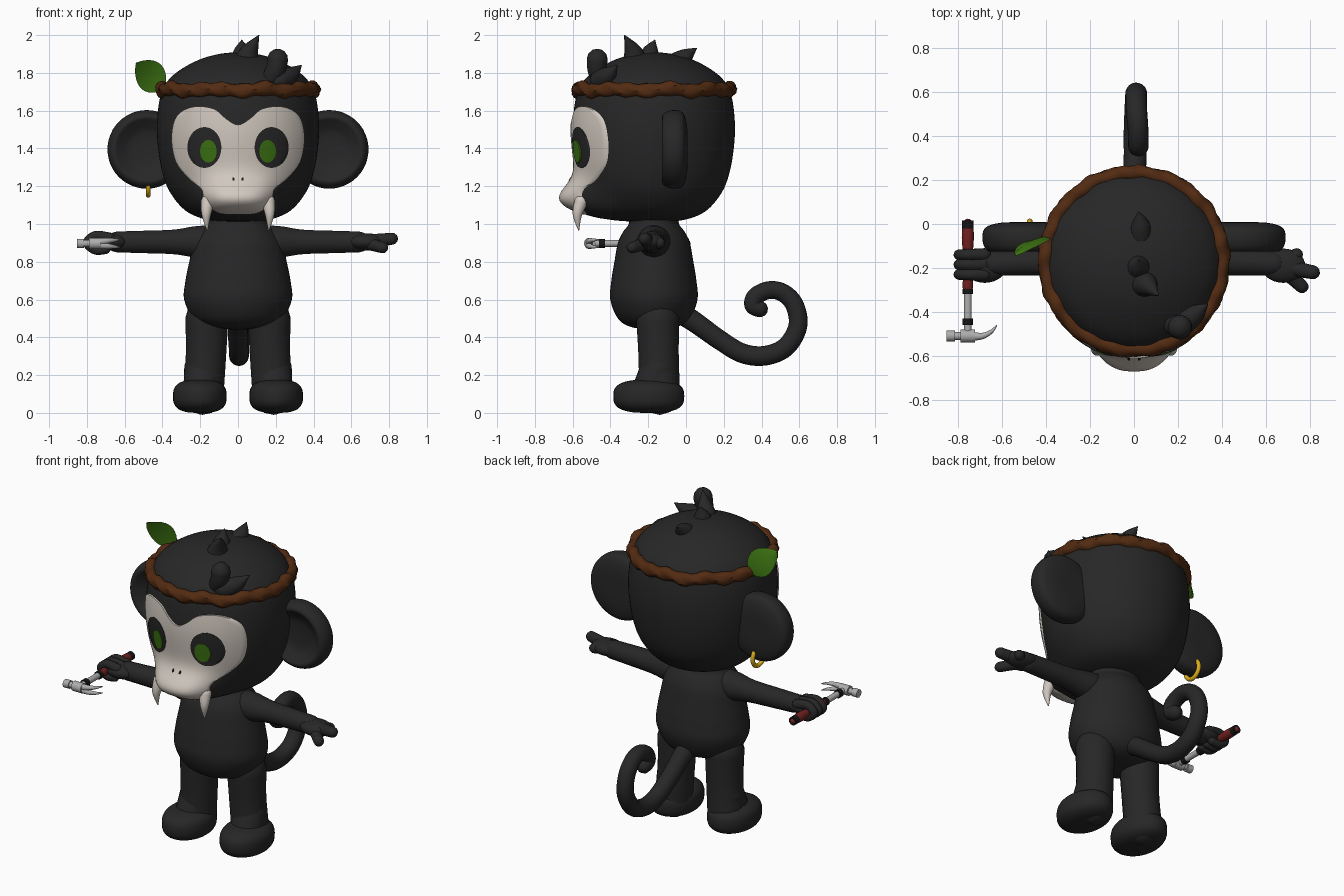
import bpy, bmesh, math
from mathutils import Vector, Quaternion

if "Cube" in bpy.data.objects:
    bpy.data.objects.remove(bpy.data.objects["Cube"])


def material(name, *rgb):
    m = bpy.data.materials.new(name)
    m.use_nodes = True
    m.diffuse_color = (*rgb, 1)
    m.node_tree.nodes["Principled BSDF"].inputs["Base Color"].default_value = (*rgb, 1)
    return m


FUR = material("charcoal fur", .02, .02, .02)
BONE = material("bone white", .64, .58, .52)
BROWN = material("brown band", .085, .024, .006)
LEAF = material("leaf green", .045, .17, .006)
GOLD = material("gold", .7, .42, .01)
RED = material("red grip", .17, .015, .015)
STEEL = material("steel grey", .42, .42, .42)
BLACK = material("black", .008, .008, .008)


def finish(obj, mat, angle=40):
    obj.data.materials.append(mat)
    bpy.ops.object.select_all(action="DESELECT")
    obj.select_set(True)
    bpy.context.view_layer.objects.active = obj
    bpy.ops.object.shade_smooth_by_angle(angle=math.radians(angle))
    return obj


def skin(name, rings, mat, angle=40):
    """Closed surface through equal-sized rings of points."""
    bm = bmesh.new()
    loops = [[bm.verts.new(p) for p in ring] for ring in rings]
    for a, b in zip(loops, loops[1:]):
        for i in range(len(a)):
            j = (i + 1) % len(a)
            bm.faces.new((a[i], a[j], b[j], b[i]))
    bm.faces.new(loops[0])
    bm.faces.new(loops[-1])
    bmesh.ops.recalc_face_normals(bm, faces=bm.faces)
    me = bpy.data.meshes.new(name)
    bm.to_mesh(me)
    bm.free()
    obj = bpy.data.objects.new(name, me)
    bpy.context.collection.objects.link(obj)
    return finish(obj, mat, angle)


def spline(points, steps=6, closed=False):
    """Smooth path through points of any dimension."""
    p = [Vector(q) for q in points]
    n = len(p)
    at = (lambda i: p[i % n]) if closed else (lambda i: p[min(max(i, 0), n - 1)])
    out = []
    for i in range(n if closed else n - 1):
        a, b, c, d = at(i - 1), at(i), at(i + 1), at(i + 2)
        for k in range(steps):
            t = k / steps
            out.append(b + (c - a) * (t / 2) + (a * 2 - b * 5 + c * 4 - d) * (t * t / 2)
                       + (b * 3 - a - c * 3 + d) * (t ** 3 / 2))
    return out if closed else out + [p[-1]]


def circle(n):
    return [(math.cos(math.tau * i / n), math.sin(math.tau * i / n)) for i in range(n)]


def tube(name, points, mat, sides=20, steps=6):
    """Round-ended tube; each point is x, y, z, radius."""
    path = spline(points, steps)
    pos = [p.xyz for p in path]
    rad = [max(p.w, .002) for p in path]
    turn = (pos[1] - pos[0]).normalized()
    u = turn.orthogonal().normalized()
    rings = []

    def ring(c, r, axis):
        v = axis.cross(u)
        rings.append([c + (u * x + v * y) * r for x, y in circle(sides)])

    caps = [math.radians(a) for a in (86, 60, 30)]
    for i, (c, r) in enumerate(zip(pos, rad)):
        t = (pos[min(i + 1, len(pos) - 1)] - pos[max(i - 1, 0)]).normalized()
        u = turn.rotation_difference(t) @ u
        turn = t
        if i == 0:
            for a in caps:
                ring(c - t * r * math.sin(a), r * math.cos(a), t)
        ring(c, r, t)
    for a in reversed(caps):
        ring(pos[-1] + turn * rad[-1] * math.sin(a), rad[-1] * math.cos(a), turn)
    return skin(name, rings, mat)


def cylinder(name, a, b, r, mat, r2=None):
    a, b = Vector(a), Vector(b)
    u = (b - a).orthogonal().normalized()
    v = (b - a).normalized().cross(u)
    return skin(name, [[c + (u * x + v * y) * k for x, y in circle(20)]
                       for c, k in ((a, r), (b, r2 or r))], mat)


def ellipsoid(name, centre, size, mat, power=1.0):
    """Power below 1 makes the shape boxier from the side."""
    bend = lambda s: math.copysign(abs(s) ** power, s)
    rings = []
    for k in range(21):
        a = math.radians(-89 + 178 * k / 20)
        rings.append([Vector(centre) + Vector((size[0] * x * bend(math.cos(a)),
                      size[1] * y * bend(math.cos(a)), size[2] * bend(math.sin(a))))
                      for x, y in circle(32)])
    return skin(name, rings, mat)


# Head: lathed skull with a muzzle pushed out of the front
CY = -.17
skull = spline([(.004, 1.01), (.15, 1.02), (.27, 1.065), (.355, 1.16), (.4, 1.27), (.425, 1.42),
                (.428, 1.55), (.41, 1.68), (.37, 1.76), (.3, 1.82), (.2, 1.872), (.1, 1.9), (.004, 1.91)])


def skull_radius(z):
    for a, b in zip(skull, skull[1:]):
        if a.y <= z <= b.y:
            return a.x + (b.x - a.x) * (z - a.y) / (b.y - a.y)
    return 0


def muzzle(x, y, z):
    weight = min(1, max(0, (CY - y) / .2))
    return y - weight * .16 * math.exp(-(x / .22) ** 4 - ((z - 1.11) / .11) ** 2)


def face_y(x, z):
    return muzzle(x, CY - math.sqrt(max(0, skull_radius(z) ** 2 - x * x)), z)


skin("head", [[(r * x, muzzle(r * x, CY + r * y, z), z) for x, y in circle(72)] for r, z in skull], FUR)


def face_plate(name, outline, centre, lift, mat, count=14):
    """Plate that follows the face, bounded by an x, z outline."""
    c = Vector(centre)
    rings = []
    for k in range(count + 1):
        f = max(.01, k / count)
        pts = [c + (p - c) * f for p in outline]
        rings.append([(p.x, face_y(*p) - lift, p.y) for p in pts])
    rings.append([(p.x, face_y(*p) + .01, p.y) for p in outline])
    return skin(name, rings, mat, 60)


half = [(.06, 1.555), (.13, 1.61), (.24, 1.62), (.325, 1.57), (.352, 1.46), (.33, 1.33),
        (.26, 1.24), (.195, 1.185), (.175, 1.12), (.11, 1.06)]
mask = spline([(0, 1.525)] + half + [(0, 1.05)] + [(-x, z) for x, z in reversed(half)], 5, True)
face_plate("skull_mask", mask, (0, 1.35), .012, BONE, 24)
for side, s in (("right", -1), ("left", 1)):
    for part, x, z, rx, rz, lift, mat in (("eye_socket", .178, 1.405, .09, .108, .016, FUR),
                                          ("eye", .157, 1.385, .044, .06, .022, LEAF),
                                          ("nostril", .024, 1.238, .006, .009, .016, BLACK)):
        oval = [Vector((s * x + rx * a, z + rz * b)) for a, b in circle(36)]
        face_plate(side + "_" + part, oval, (s * x, z), lift, mat, 6)
    tube(side + "_fang", [(s * .16, -.555, 1.12, .036), (s * .168, -.575, 1.05, .025),
                          (s * .163, -.568, .968, .003)], BONE)

    # Ears: dished discs facing forward
    dish = spline([(.003, -.015), (.09, -.022), (.14, -.048), (.172, -.066), (.198, -.045),
                   (.208, 0), (.192, .045), (.12, .066), (.003, .068)], 4)
    skin(side + "_ear", [[(s * .483 + r * x, -.06 + d, 1.395 + r * z) for x, z in circle(48)]
                         for r, d in dish], FUR)

    # Legs, feet and arms
    tube(side + "_leg", [(s * .165, -.15, .5, .115), (s * .17, -.145, .3, .108), (s * .185, -.14, .1, .11)], FUR)
    ellipsoid(side + "_foot", (s * .202, -.197, .088), (.142, .188, .088), FUR, .7)
    tube(side + "_heel", [(s * .185, -.14, .24, .1), (s * .195, -.19, .12, .095)], FUR)
    tube(side + "_arm", [(s * .1, -.17, .9, .095), (s * .22, -.17, .905, .085), (s * .34, -.17, .905, .066),
                         (s * .5, -.175, .905, .06), (s * .64, -.18, .905, .056)], FUR)
    ellipsoid(side + "_palm", (s * .68, -.19, .905), (.1, .078, .046), FUR)

# Open left hand
for name, tip, r in (("long_finger", (.815, -.22, .922), .032), ("low_finger", (.765, -.285, .875), .03),
                     ("thumb", (.74, -.14, .9), .03)):
    tube("left_" + name, [(.66, -.19, .905, .04), (*((Vector((.66, -.19, .905)) + Vector(tip)) / 2), r * 1.1),
                          (*tip, r)], FUR)
# Right fingers curled around the grip
for i, y in enumerate((-.14, -.185, -.23)):
    tube("right_finger_%d" % i, [(-.68, y, .925, .03), (-.755, y, .937, .026), (-.798, y, .9, .024),
                                 (-.755, y, .862, .024), (-.7, y, .865, .024)], FUR, 14)

# Torso
torso = spline([(.01, .44), (.15, .455), (.235, .5), (.285, .6), (.278, .7), (.258, .8),
                (.235, .9), (.2, .96), (.165, 1.0), (.16, 1.06)])
skin("torso", [[(r * x, CY + r * .81 * y, z) for x, y in circle(48)] for r, z in torso], FUR)

# Curled tail
tube("tail", [(0, -.08, .56, .06), (0, .04, .485, .055), (0, .18, .385, .052), (.005, .3, .315, .052),
              (.005, .42, .303, .052), (.008, .53, .35, .051), (.01, .592, .46, .05), (.01, .575, .57, .049),
              (.012, .515, .635, .048), (.018, .44, .65, .047), (.02, .37, .618, .047), (.02, .355, .57, .046),
              (.02, .39, .55, .044)], FUR)

# Hair tufts
tufts = [[(.03, -.06, 1.85, .055), (.03, 0, 1.89, .04), (.02, .055, 1.93, .003)],
         [(.02, -.2, 1.86, .065), (.02, -.185, 1.92, .042), (.02, -.165, 1.973, .003)],
         [(.04, -.27, 1.84, .07), (.06, -.28, 1.91, .05), (.11, -.325, 1.998, .003)],
         [(.17, -.45, 1.76, .05), (.2, -.47, 1.82, .052), (.21, -.47, 1.872, .056)],
         [(.22, -.45, 1.76, .06), (.28, -.41, 1.79, .045), (.335, -.365, 1.84, .003)]]
for i, pts in enumerate(tufts):
    tube("hair_tuft_%d" % i, pts, FUR)

# Lumpy twisted headband
bpy.ops.mesh.primitive_torus_add(location=(0, CY, 1.71), major_radius=.402, minor_radius=.034,
                                 major_segments=120, minor_segments=14)
band = bpy.context.object
band.name = "headband"
for v in band.data.vertices:
    a = math.atan2(v.co.y, v.co.x)
    core = Vector((math.cos(a), math.sin(a), 0)) * .402
    d = v.co - core
    b = math.atan2(d.z, d.dot(core))
    v.co = core + d * (1 + .14 * math.sin(22 * a + 2 * b) + .08 * math.sin(13 * a - b))
    v.co.z = v.co.z * 1.1 + .006 * math.sin(9 * a)
finish(band, BROWN)

# Leaf tucked in the band
base, along, across = Vector((-.39, -.065, 1.72)), Vector((-.15, -.08, .13)), Vector((.045, 0, .062))
lift = along.cross(across).normalized()
rings = []
for k in range(13):
    t = k / 12
    w = .03 + 1.05 * math.sin(math.pi * t ** .85) ** .75 if k < 12 else .02
    c = base + along * t + lift * .015 * math.sin(math.pi * t)
    rings.append([c - across * w, c + lift * .002, c + across * w, c + lift * .012])
skin("leaf", rings, LEAF)

# Earring
bpy.ops.mesh.primitive_torus_add(location=(-.475, -.045, 1.21), rotation=(0, math.pi / 2, 0),
                                 major_radius=.057, minor_radius=.013, major_segments=40, minor_segments=12)
bpy.context.object.name = "earring"
finish(bpy.context.object, GOLD)

# Claw hammer held crosswise in the right hand
hx, hz = -.757, .897
tube("hammer_grip", [(hx, 0, hz, .024), (hx, -.06, hz, .028), (hx, -.16, hz, .022), (hx, -.29, hz, .024)], RED)
cylinder("grip_end", (hx, .016, hz), (hx, -.02, hz), .026, BLACK)
cylinder("grip_collar", (hx, -.295, hz), (hx, -.32, hz), .025, BLACK)
cylinder("hammer_shaft", (hx, -.3, hz), (hx, -.5, hz), .018, STEEL)
cylinder("head_collar", (hx, -.43, hz), (hx, -.46, hz), .025, BLACK)
cylinder("hammer_block", (-.79, -.51, hz), (-.725, -.51, hz), .03, STEEL)
cylinder("hammer_neck", (-.82, -.51, hz), (-.785, -.51, hz), .018, STEEL)
cylinder("hammer_face", (-.853, -.51, hz), (-.815, -.51, hz), .025, STEEL)
for s in (-1, 1):
    tube("hammer_claw_%s" % ("top" if s > 0 else "bottom"),
         [(-.74, -.512, hz + s * .008, .021), (-.69, -.51, hz + s * .014, .015),
          (-.65, -.49, hz + s * .018, .009), (-.626, -.462, hz + s * .02, .003)], STEEL, 12)
